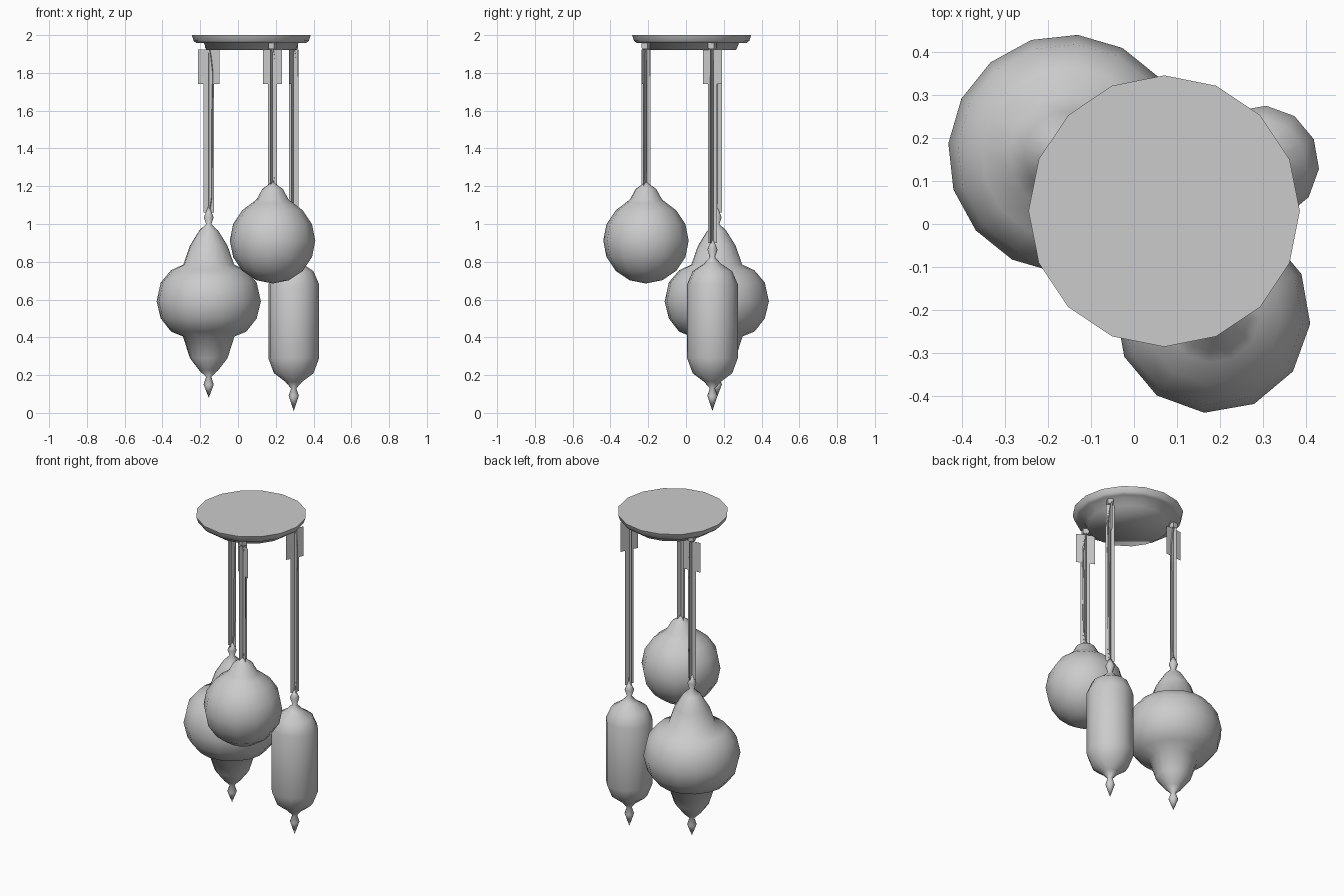
import bpy, bmesh, math
from mathutils import Vector

if "Cube" in bpy.data.objects:
    bpy.data.objects.remove(bpy.data.objects["Cube"])

grey = bpy.data.materials.new("soft grey")
grey.diffuse_color = (0.6, 0.6, 0.6, 1)
grey.use_nodes = True
grey.node_tree.nodes["Principled BSDF"].inputs["Base Color"].default_value = grey.diffuse_color


def finish(name, bm, smooth=None):
    bmesh.ops.remove_doubles(bm, verts=bm.verts, dist=1e-5)
    mesh = bpy.data.meshes.new(name)
    bm.to_mesh(mesh)
    bm.free()
    mesh.materials.append(grey)
    ob = bpy.data.objects.new(name, mesh)
    bpy.context.collection.objects.link(ob)
    if smooth:
        bpy.ops.object.select_all(action='DESELECT')
        ob.select_set(True)
        bpy.context.view_layer.objects.active = ob
        bpy.ops.object.shade_smooth_by_angle(angle=math.radians(smooth))
    return ob


def lathe(name, x, y, profile, sides, turn=0, smooth=75):
    """Revolve (radius, z) points, listed from bottom to top."""
    bm = bmesh.new()
    rings = []
    for r, z in profile:
        if r == 0:
            rings.append([bm.verts.new((x, y, z))] * sides)
            continue
        ring = []
        for i in range(sides):
            a = math.radians(turn) + math.tau * i / sides
            ring.append(bm.verts.new((x + r * math.cos(a), y + r * math.sin(a), z)))
        rings.append(ring)
    for lo, hi in zip(rings, rings[1:]):
        for i in range(sides):
            j = (i + 1) % sides
            quad = [lo[i], lo[j], hi[j], hi[i]]
            bm.faces.new(list(dict.fromkeys(quad)))
    if profile[0][0] > 0:
        bm.faces.new(rings[0][::-1])
    if profile[-1][0] > 0:
        bm.faces.new(rings[-1])
    return finish(name, bm, smooth)


def strips(name, x, y, parts):
    """Upright flat strips: (width, angle, bottom, top)."""
    bm = bmesh.new()
    for w, angle, z0, z1 in parts:
        a = math.radians(angle)
        dx, dy = math.cos(a) * w / 2, math.sin(a) * w / 2
        bm.faces.new([bm.verts.new(p) for p in (
            (x - dx, y - dy, z0), (x + dx, y + dy, z0),
            (x + dx, y + dy, z1), (x - dx, y - dy, z1))])
    return finish(name, bm)


def tube(name, points, radius, sides=5):
    """Thin upright cord through the given points."""
    bm = bmesh.new()
    rings = [[bm.verts.new(Vector(p) + Vector((radius * math.cos(math.tau * i / sides),
                                               radius * math.sin(math.tau * i / sides), 0)))
              for i in range(sides)] for p in points]
    for lo, hi in zip(rings, rings[1:]):
        for i in range(sides):
            j = (i + 1) % sides
            bm.faces.new((lo[i], lo[j], hi[j], hi[i]))
    return finish(name, bm, 60)


# Ceiling plate with a smaller stepped disc below
lathe("ceiling_plate", 0.07, 0.03,
      [(0.235, 1.92), (0.25, 1.957), (0.29, 1.957), (0.305, 1.97), (0.315, 2.0)], 16)

# Onion-shaped lamp with bead finials
lathe("onion_lamp", -0.155, 0.163,
      [(0, 0.08), (0.027, 0.15), (0.014, 0.19), (0.05, 0.225), (0.10, 0.29),
       (0.137, 0.405), (0.20, 0.43), (0.255, 0.50), (0.277, 0.59), (0.255, 0.69),
       (0.20, 0.755), (0.135, 0.785), (0.10, 0.885), (0.05, 0.965), (0.014, 1.0),
       (0.026, 1.035), (0, 1.10)], 16, -5)

# Globe lamp with a small neck
globe = [(0.227 * math.cos(math.radians(a)), 0.912 + 0.227 * math.sin(math.radians(a)))
         for a in (-67.5, -45, -22.5, 0, 22.5, 45, 61)]
lathe("globe_lamp", 0.183, -0.212,
      [(0, 0.685)] + globe + [(0.085, 1.13), (0.055, 1.185), (0.02, 1.21), (0, 1.225)],
      12, -5)

# Capsule lamp with bead finials
lathe("capsule_lamp", 0.295, 0.14,
      [(0, 0.01), (0.027, 0.09), (0.014, 0.13), (0.045, 0.165), (0.105, 0.21),
       (0.135, 0.29), (0.135, 0.68), (0.105, 0.75), (0.045, 0.79), (0.014, 0.825),
       (0.027, 0.865), (0, 0.93)], 12, -5)

# Hangers: x, y, bottom of chain, turn of the flat hanger
for label, x, y, bottom, turn in (("onion", -0.155, 0.163, 1.06, 5),
                                  ("globe", 0.183, -0.212, 1.20, -26),
                                  ("capsule", 0.295, 0.14, 0.90, 64)):
    # Crossed chain strips and the wide hanger card above
    strips(label + "_chain", x, y, [(0.054, turn, bottom, 1.78),
                                    (0.054, turn + 90, bottom, 1.78)])
    strips(label + "_hanger", x, y, [(0.112, turn, 1.74, 1.925),
                                     (0.05, turn + 90, 1.74, 1.925)])
    # Mounting block under the plate
    lathe(label + "_mount", x, y, [(0.018, 1.925), (0.024, 1.932), (0.024, 1.957)],
          4, 45 + turn, 20)
    # Slightly bowed electric cord
    tube(label + "_cord",
         [(x, y, bottom), (x + 0.012, y, bottom + 0.08), (x + 0.014, y, 1.6),
          (x + 0.018, y, 1.80), (x + 0.008, y, 1.89), (x, y, 1.93)], 0.006)
